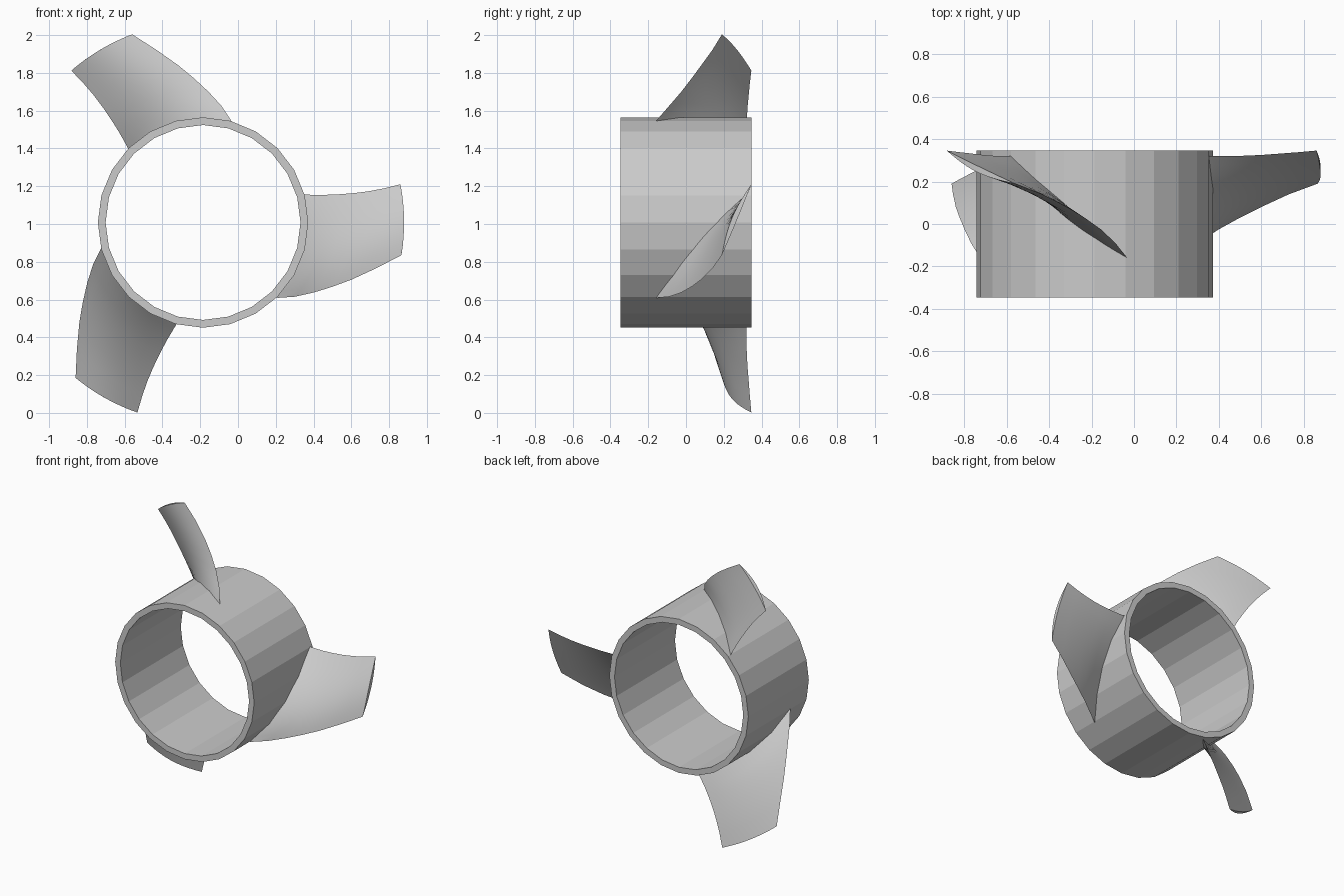
import bpy, bmesh, math
from mathutils import Vector

if "Cube" in bpy.data.objects:
    bpy.data.objects.remove(bpy.data.objects["Cube"])

CX, CZ = -0.185, 1.008
R_OUT, R_IN, HALF = 0.557, 0.516, 0.346
SIDES = 24

metal = bpy.data.materials.new("plain_grey")
metal.diffuse_color = (0.6, 0.6, 0.6, 1)
metal.use_nodes = True
metal.node_tree.nodes["Principled BSDF"].inputs["Base Color"].default_value = metal.diffuse_color


def polar(r, a, y):
    return Vector((CX + r * math.cos(a), y, CZ + r * math.sin(a)))


def finish(bm, name):
    bmesh.ops.recalc_face_normals(bm, faces=bm.faces)
    mesh = bpy.data.meshes.new(name)
    bm.to_mesh(mesh)
    bm.free()
    mesh.materials.append(metal)
    obj = bpy.data.objects.new(name, mesh)
    bpy.context.collection.objects.link(obj)
    return obj


# Hub: open flat-sided ring, axis along y
bm = bmesh.new()
profile = [(R_OUT, -HALF), (R_OUT, HALF), (R_IN, HALF), (R_IN, -HALF)]
rings = [[bm.verts.new(polar(r, math.tau * i / SIDES, y)) for r, y in profile]
         for i in range(SIDES)]
for i in range(SIDES):
    a, b = rings[i], rings[(i + 1) % SIDES]
    for k in range(4):
        m = (k + 1) % 4
        bm.faces.new((a[k], a[m], b[m], b[k]))
finish(bm, "hub_ring")

# Blade edges as x, z, y points from root to tip
LEAD = [(0.19, 0.615, -0.165), (0.21, 0.609, -0.155), (0.30, 0.615, -0.09),
        (0.40, 0.637, -0.025), (0.50, 0.668, 0.03), (0.60, 0.705, 0.08),
        (0.73, 0.765, 0.14), (0.865, 0.835, 0.19)]
TRAIL = [(0.345, 1.156, 0.32), (0.37, 1.155, 0.32), (0.45, 1.154, 0.32),
         (0.53, 1.157, 0.322), (0.61, 1.163, 0.326), (0.69, 1.173, 0.332),
         (0.77, 1.188, 0.338), (0.86, 1.210, 0.346)]
N = 12


def blade_section(lead, trail, t, turn):
    """Closed lens-shaped loop lying on curved radial layers."""
    (ra, aa, ya), (rb, ab, yb) = [
        (math.hypot(x - CX, z - CZ), math.atan2(z - CZ, x - CX), y)
        for x, z, y in (lead, trail)]
    thick = 0.024 - 0.010 * t
    camber = 0.012
    loop = []
    for i in range(2 * N):
        s = i / N if i <= N else 2 - i / N
        side = 0 if i in (0, N) else (1 if i < N else -1)
        r, a, y = ra + (rb - ra) * s, aa + (ab - aa) * s, ya + (yb - ya) * s
        # offset across the chord, in the unrolled cylinder surface
        du, dy = (ab - aa) * r, yb - ya
        length = math.hypot(du, dy)
        off = math.sin(math.pi * s) * (camber + side * thick)
        a += off * dy / length / r
        y -= off * du / length
        loop.append(polar(r, a + turn, y))
    return loop


# Three twisted blades spaced evenly around the hub
for n, name in enumerate(("blade_right", "blade_top", "blade_bottom")):
    bm = bmesh.new()
    last = len(LEAD) - 1
    loops = [[bm.verts.new(p) for p in
              blade_section(LEAD[j], TRAIL[j], j / last, n * math.tau / 3)]
             for j in range(last + 1)]
    for a, b in zip(loops, loops[1:]):
        for i in range(2 * N):
            k = (i + 1) % (2 * N)
            bm.faces.new((a[i], a[k], b[k], b[i]))
    for loop in (loops[0], loops[-1]):      # root and tip caps
        for i in range(N):
            lo, hi = (2 * N - i) % (2 * N), 2 * N - i - 1
            corners = list(dict.fromkeys((loop[lo], loop[i], loop[i + 1], loop[hi])))
            bm.faces.new(corners)
    blade = finish(bm, name)
    bpy.ops.object.select_all(action="DESELECT")
    blade.select_set(True)
    bpy.context.view_layer.objects.active = blade
    bpy.ops.object.shade_smooth_by_angle(angle=math.radians(35))
